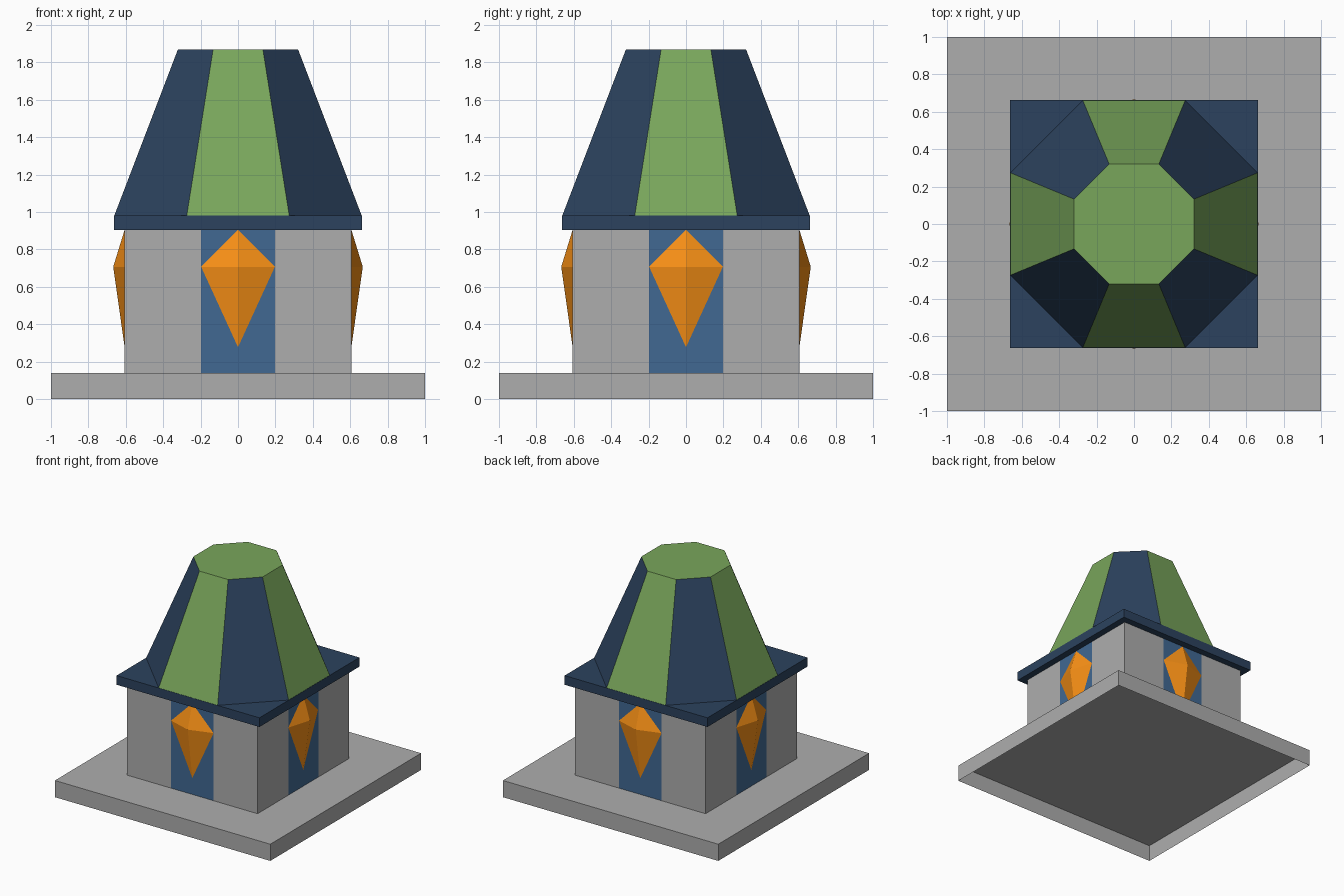
import bpy, bmesh, math

if "Cube" in bpy.data.objects:
    bpy.data.objects.remove(bpy.data.objects["Cube"])


def material(name, rgb):
    m = bpy.data.materials.new(name)
    m.diffuse_color = (*rgb, 1)
    m.use_nodes = True
    m.node_tree.nodes["Principled BSDF"].inputs["Base Color"].default_value = m.diffuse_color
    return m


NAVY = material("navy", (0.025, 0.055, 0.112))
GREEN = material("green", (0.19, 0.38, 0.105))
BLUE = material("blue", (0.052, 0.14, 0.29))
ORANGE = material("orange", (0.94, 0.28, 0.008))
GREY = material("grey", (0.42, 0.42, 0.42))


def prism(name, lower, upper, z0, z1, mats, side_mat=lambda i: 0,
          bottom=False, top=True):
    """Shell between two matching outlines, with a material picked per side."""
    n = len(lower)
    verts = [(x, y, z0) for x, y in lower] + [(x, y, z1) for x, y in upper]
    faces = [(i, (i + 1) % n, n + (i + 1) % n, n + i) for i in range(n)]
    if bottom:
        faces.append(tuple(reversed(range(n))))
    if top:
        faces.append(tuple(range(n, 2 * n)))
    mesh = bpy.data.meshes.new(name)
    mesh.from_pydata(verts, [], faces)
    for m in mats:
        mesh.materials.append(m)
    for i, p in enumerate(mesh.polygons):
        p.material_index = side_mat(i) if i < n else 0
    ob = bpy.data.objects.new(name, mesh)
    bpy.context.collection.objects.link(ob)
    return ob


def ring(points):
    """Repeat the points of one (front) side around all four sides."""
    out = []
    for c, s in [(1, 0), (0, 1), (-1, 0), (0, -1)]:
        out += [(x * c - y * s, x * s + y * c) for x, y in points]
    return out


def square(r):
    return ring([(-r, -r)])


def octagon(apothem):
    h = apothem * math.tan(math.pi / 8)
    return ring([(-h, -apothem), (h, -apothem)])


# Ground slab, open underneath
prism("base_slab", square(1), square(1), 0, 0.14, [GREY])

# Walls with a flush blue strip in the middle of each side
W, P = 0.606, 0.199
outline = ring([(-W, -W), (-P, -W), (P, -W)])
prism("walls", outline, outline, 0.14, 0.905, [GREY, BLUE],
      side_mat=lambda i: int(i % 3 == 1), top=False)

# Eave slab and striped octagonal roof
prism("eave_slab", square(0.663), square(0.663), 0.905, 0.982, [NAVY],
      bottom=True)
prism("roof", octagon(0.661), octagon(0.321), 0.982, 1.87, [GREEN, NAVY],
      side_mat=lambda i: i % 2)

# Kite-shaped gem on each wall
for k, side in enumerate(("front", "right", "back", "left")):
    bm = bmesh.new()
    rim = [bm.verts.new(p) for p in [(0, -W, 0.905), (-0.197, -W, 0.707),
                                     (0, -W, 0.277), (0.197, -W, 0.707)]]
    apex = bm.verts.new((0, -0.667, 0.707))
    for i in range(4):
        bm.faces.new((rim[i], rim[(i + 1) % 4], apex))
    mesh = bpy.data.meshes.new(side + "_gem")
    bm.to_mesh(mesh)
    bm.free()
    mesh.materials.append(ORANGE)
    gem = bpy.data.objects.new(side + "_gem", mesh)
    gem.rotation_euler.z = k * math.pi / 2
    bpy.context.collection.objects.link(gem)
